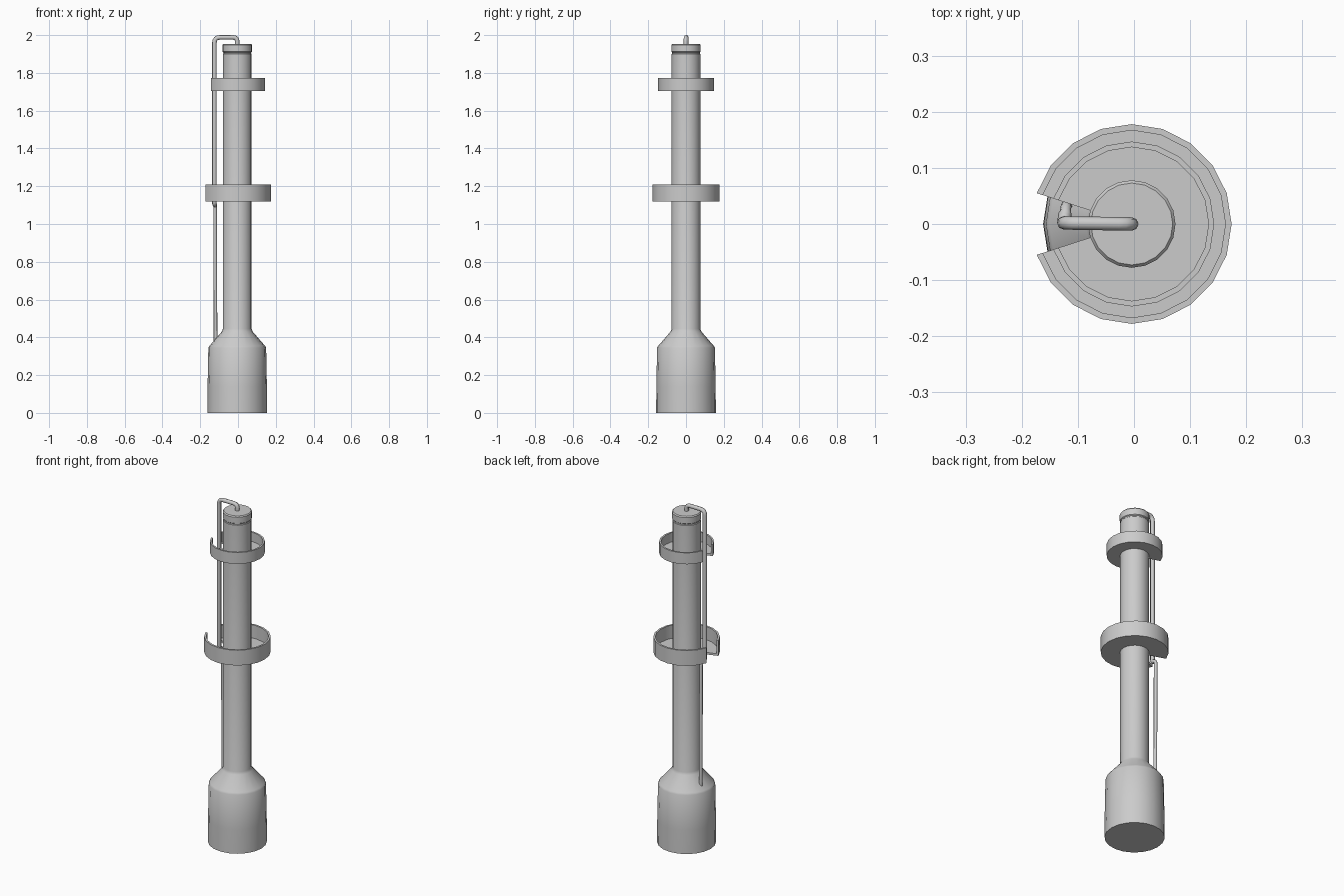
import bpy, bmesh, math
from mathutils import Vector

if "Cube" in bpy.data.objects:
    bpy.data.objects.remove(bpy.data.objects["Cube"])

AX = -0.004      # tower axis x
SIDES = 20


def finish(name, bm):
    bmesh.ops.remove_doubles(bm, verts=bm.verts, dist=1e-5)
    bmesh.ops.recalc_face_normals(bm, faces=bm.faces)
    me = bpy.data.meshes.new(name)
    bm.to_mesh(me)
    bm.free()
    ob = bpy.data.objects.new(name, me)
    bpy.context.collection.objects.link(ob)
    ob.location.x = AX
    bpy.ops.object.select_all(action='DESELECT')
    ob.select_set(True)
    bpy.context.view_layer.objects.active = ob
    bpy.ops.object.shade_smooth_by_angle(angle=math.radians(30))
    return ob


def lathe(name, profile, gap=0, closed=False):
    """Revolve an (r, z) profile; leave `gap` open segments centred on -x."""
    bm = bmesh.new()
    step = math.tau / SIDES
    first = math.pi + gap / 2 * step
    n = SIDES - gap
    rings = []
    for i in range(n + 1 if gap else n):
        a = first + i * step
        rings.append([bm.verts.new((r * math.cos(a), r * math.sin(a), z)) for r, z in profile])
    m = len(profile)
    for i in range(n):
        p, q = rings[i], rings[(i + 1) % len(rings)]
        for j in range(m if closed else m - 1):
            k = (j + 1) % m
            bm.faces.new((p[j], q[j], q[k], p[k]))
    if gap:      # end faces of the open ring
        bm.faces.new(rings[0])
        bm.faces.new(rings[-1])
    if not closed:      # top and bottom discs
        bm.faces.new([r[0] for r in rings])
        bm.faces.new([r[-1] for r in rings])
    return finish(name, bm)


def pipe(name, corners, radius, bend):
    """Round tube through corner points, each corner bent to a small arc."""
    pts = [Vector(c) for c in corners]
    path = [pts[0]]
    for a, b, c in zip(pts, pts[1:], pts[2:]):
        d = min(bend, (a - b).length * 0.48, (c - b).length * 0.48)
        s, e = b + (a - b).normalized() * d, b + (c - b).normalized() * d
        for i in range(5):
            t = i / 4
            path.append(s * (1 - t) ** 2 + b * 2 * t * (1 - t) + e * t * t)
    path.append(pts[-1])
    cu = bpy.data.curves.new(name, 'CURVE')
    cu.dimensions = '3D'
    cu.bevel_depth = radius
    cu.bevel_resolution = 2
    cu.use_fill_caps = True
    sp = cu.splines.new('POLY')
    sp.points.add(len(path) - 1)
    for p, v in zip(sp.points, path):
        p.co = (*v, 1)
        p.radius = 0.8 if v.z < 1.1 else 1.0
    sp.use_smooth = True
    ob = bpy.data.objects.new(name, cu)
    bpy.context.collection.objects.link(ob)
    return ob


def tray(name, r, z0, z1, wall):
    # L-shaped section: thin floor reaching into the column plus outer wall
    lathe(name, [(0.07, z0), (r, z0), (r, z1), (r - wall, z1),
                 (r - wall, z0 + 0.012), (0.07, z0 + 0.012)], gap=2, closed=True)


# Flared base and slim column in one turned body
lathe("column_and_base", [(0.158, 0), (0.157, 0.14), (0.153, 0.345), (0.147, 0.355),
                          (0.082, 0.43), (0.076, 0.445), (0.076, 1.90),
                          (0.073, 1.903), (0.073, 1.912)])

# Cap with a softened rim
lathe("column_cap", [(0.073, 1.908), (0.078, 1.912), (0.078, 1.948),
                     (0.073, 1.954)])

# Two open service platforms with a gap for the pipe
tray("lower_platform", 0.178, 1.12, 1.21, 0.011)
tray("upper_platform", 0.147, 1.705, 1.772, 0.010)

# Pipe from the cap, over the side and down to the base shoulder
pipe("overhead_pipe", [(AX, 0, 1.94), (AX, 0, 1.988), (-0.125, 0.002, 1.988),
                       (-0.125, 0.002, 1.105), (-0.121, 0.032, 1.098),
                       (-0.119, 0.032, 0.37)], 0.012, 0.03)
